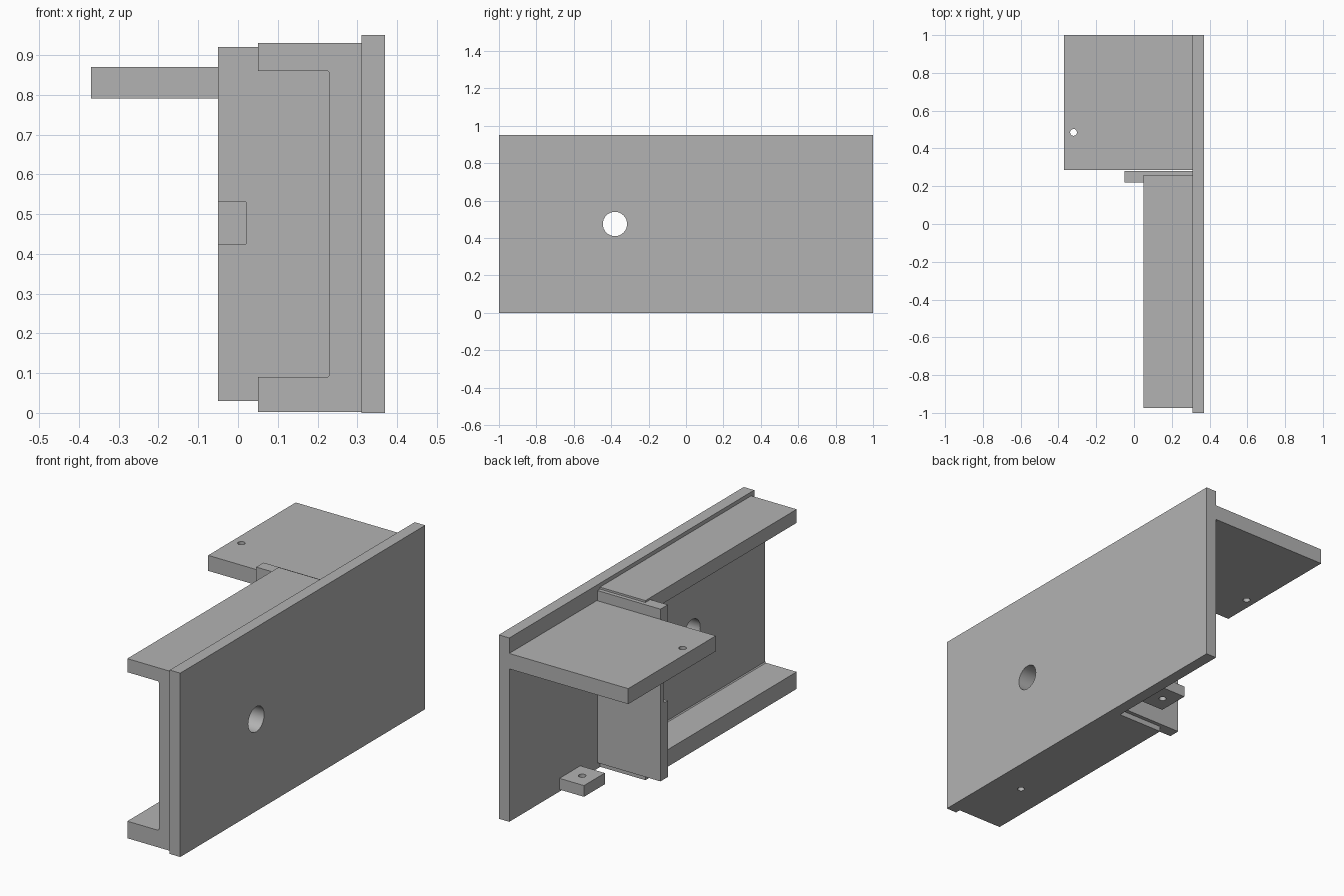
import bpy
import bmesh
import math
from mathutils import Matrix, Vector

default = bpy.data.objects.get("Cube")
if default:
    bpy.data.objects.remove(default, do_unlink=True)

# One grey metal finish for the whole bracket
metal = bpy.data.materials.new("grey_metal")
metal.use_nodes = True
GREY = (0.45, 0.45, 0.45, 1.0)
metal.diffuse_color = GREY
metal.node_tree.nodes["Principled BSDF"].inputs["Base Color"].default_value = GREY


def make_object(name, bm):
    bmesh.ops.recalc_face_normals(bm, faces=bm.faces)
    mesh = bpy.data.meshes.new(name)
    bm.to_mesh(mesh)
    bm.free()
    mesh.materials.append(metal)
    obj = bpy.data.objects.new(name, mesh)
    bpy.context.collection.objects.link(obj)
    return obj


def box(name, x, y, z):
    """Box from (low, high) ranges on each axis."""
    bm = bmesh.new()
    bmesh.ops.create_cube(bm, size=1)
    for v in bm.verts:
        v.co = Vector([r[0] if c < 0 else r[1] for c, r in zip(v.co, (x, y, z))])
    return make_object(name, bm)


def cone(name, centre, r_low, r_high, depth, axis="Z", segments=32):
    """Round cutter; r_low lies at the low end of the axis."""
    bm = bmesh.new()
    bmesh.ops.create_cone(bm, cap_ends=True, segments=segments,
                          radius1=r_low, radius2=r_high, depth=depth)
    turn = Matrix.Rotation(math.pi / 2, 4, "Y") if axis == "X" else Matrix()
    bm.transform(Matrix.Translation(centre) @ turn)
    return make_object(name, bm)


def cut(obj, cutter):
    """Subtract the cutter, bake the result and discard the cutter."""
    cutter.hide_render = True
    mod = obj.modifiers.new("cut", "BOOLEAN")
    mod.operation = "DIFFERENCE"
    mod.solver = "EXACT"
    mod.object = cutter
    bpy.context.view_layer.update()
    graph = bpy.context.evaluated_depsgraph_get()
    baked = bpy.data.meshes.new_from_object(obj.evaluated_get(graph))
    obj.modifiers.clear()
    obj.data = baked
    bpy.data.objects.remove(cutter, do_unlink=True)


def bore(obj, centre, radius, depth, axis="Z"):
    cut(obj, cone("bore_cutter", centre, radius, radius, depth, axis))


# Long side plate with a dished recess and a central bore
DISH_Y, DISH_Z = -0.38, 0.475
side_plate = box("side_plate", (0.31, 0.37), (-1, 1), (0, 0.95))
slope, over, depth = 0.055, 0.01, 0.05
cut(side_plate, cone("dish_cutter", (0.37 + (over - depth) / 2, DISH_Y, DISH_Z),
                     0.24, 0.295 + slope * over / depth, depth + over, "X", 96))
bore(side_plate, (0.34, DISH_Y, DISH_Z), 0.065, 0.2, "X")

# C-shaped channel extruded along y, with softened inner corners
OPEN, WEB, BACK = 0.05, 0.23, 0.31
LOW, HIGH, SOFT = 0.09, 0.86, 0.005
profile = [(OPEN, 0.002), (BACK, 0.002), (BACK, 0.93), (OPEN, 0.93), (OPEN, HIGH),
           (WEB - SOFT, HIGH), (WEB, HIGH - SOFT), (WEB, LOW + SOFT),
           (WEB - SOFT, LOW), (OPEN, LOW)]
bm = bmesh.new()
face = bm.faces.new([bm.verts.new((x, -0.975, z)) for x, z in profile])
grown = bmesh.ops.extrude_face_region(bm, geom=[face])["geom"]
bmesh.ops.translate(bm, vec=(0, 1.235, 0),
                    verts=[g for g in grown if isinstance(g, bmesh.types.BMVert)])
channel = make_object("channel", bm)
bore(channel, (0.27, DISH_Y, DISH_Z), 0.065, 0.3, "X")
bore(channel, (0.21, -0.62, 0), 0.017, 0.16)

# End plate closing the channel, notched on its front face
end_plate = box("end_plate", (-0.05, 0.31), (0.22, 0.28), (0.03, 0.92))
cut(end_plate, box("notch_cutter", (-0.1, 0.02), (0.15, 0.25), (0.425, 0.53)))

# Upper shelf with a pin hole
shelf = box("shelf", (-0.37, 0.31), (0.285, 1), (0.79, 0.87))
bore(shelf, (-0.32, 0.485, 0.83), 0.018, 0.2)

# Small lower lug with a pin hole
lug = box("lower_lug", (0.17, 0.31), (0.42, 0.59), (0.01, 0.068))
bore(lug, (0.24, 0.505, 0.04), 0.018, 0.2)

# Smooth the round walls and keep the edges crisp
bpy.ops.object.select_all(action="DESELECT")
for obj in (side_plate, channel, end_plate, shelf, lug):
    obj.select_set(True)
bpy.context.view_layer.objects.active = side_plate
bpy.ops.object.shade_smooth_by_angle(angle=math.radians(30))
